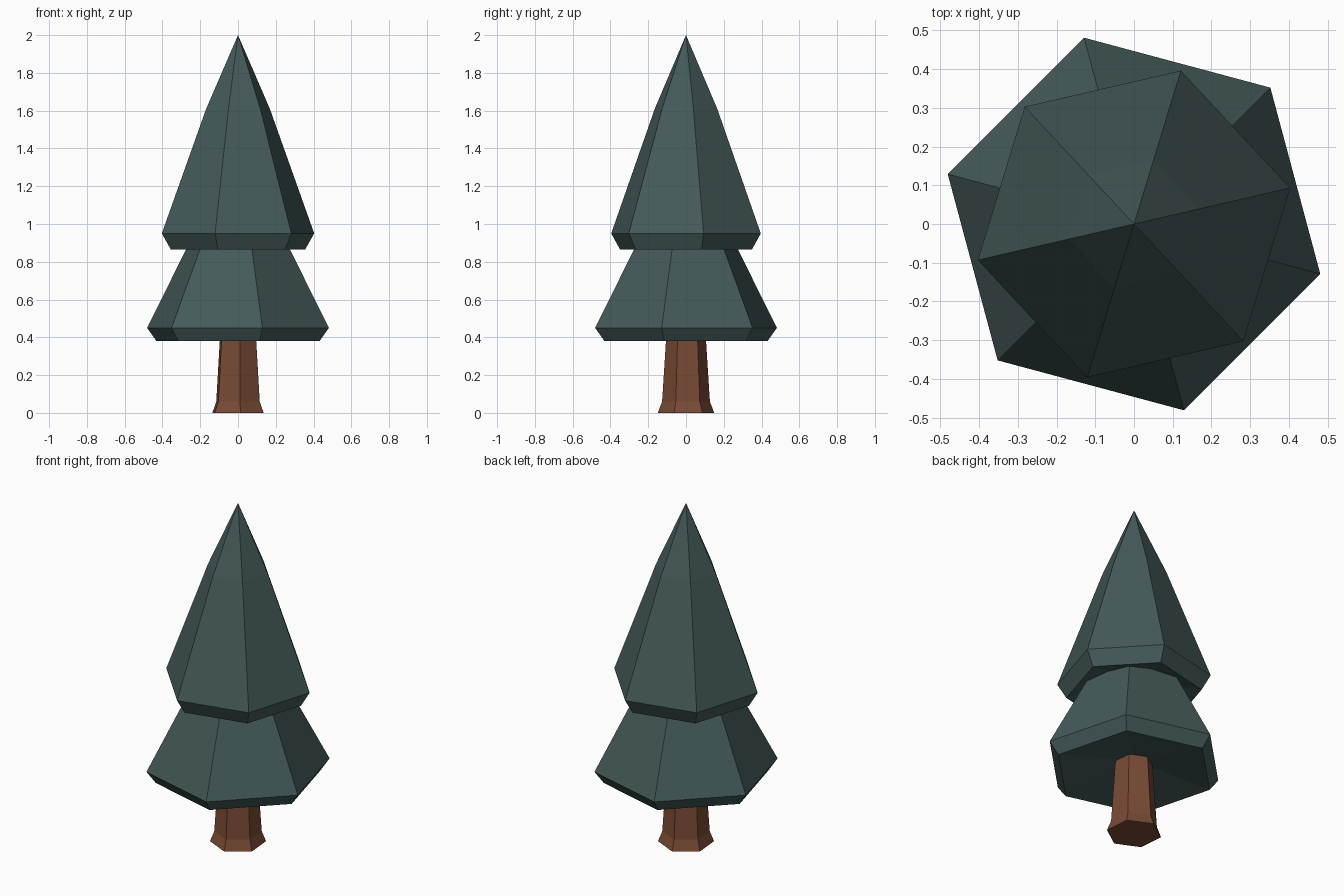
import bpy, bmesh, math

if "Cube" in bpy.data.objects:
    bpy.data.objects.remove(bpy.data.objects["Cube"])


def material(name, rgb):
    m = bpy.data.materials.new(name)
    m.diffuse_color = (*rgb, 1.0)
    m.use_nodes = True
    m.node_tree.nodes["Principled BSDF"].inputs["Base Color"].default_value = m.diffuse_color
    return m


def lathe(name, profile, offset_deg, mat, sides=6):
    """Six-sided closed body from (radius, z) points; radius 0 makes a pole."""
    bm = bmesh.new()
    rings = []
    for r, z in profile:
        if r == 0:
            rings.append([bm.verts.new((0, 0, z))] * sides)
        else:
            ring = []
            for i in range(sides):
                a = math.radians(offset_deg + 360 / sides * i)
                ring.append(bm.verts.new((r * math.cos(a), r * math.sin(a), z)))
            rings.append(ring)
    for lo, hi in zip(rings, rings[1:]):
        for i in range(sides):
            j = (i + 1) % sides
            corners = [lo[i], lo[j], hi[j], hi[i]]
            bm.faces.new(list(dict.fromkeys(corners)))
    bmesh.ops.recalc_face_normals(bm, faces=bm.faces)
    mesh = bpy.data.meshes.new(name)
    bm.to_mesh(mesh)
    bm.free()
    mesh.materials.append(mat)
    obj = bpy.data.objects.new(name, mesh)
    bpy.context.collection.objects.link(obj)
    return obj


needles = material("dark_green_needles", (0.058, 0.102, 0.100))
bark = material("brown_bark", (0.190, 0.069, 0.035))

# Trunk with flared foot
lathe("trunk", [(0, 0), (0.15, 0), (0.127, 0.06), (0.104, 0.42),
                (0.10, 0.50), (0, 0.50)], 35, bark)

# Lower branches: hollowed underside, bevelled rim, sloping sides
lathe("lower_branches", [(0, 0.45), (0.447, 0.38), (0.498, 0.45),
                         (0.285, 0.865), (0.19, 1.05), (0, 1.30)], 45, needles)

# Upper branches with a slight bend towards the tip
lathe("upper_branches", [(0, 0.95), (0.365, 0.865), (0.414, 0.95),
                         (0.173, 1.61), (0, 2.0)], 13, needles)
